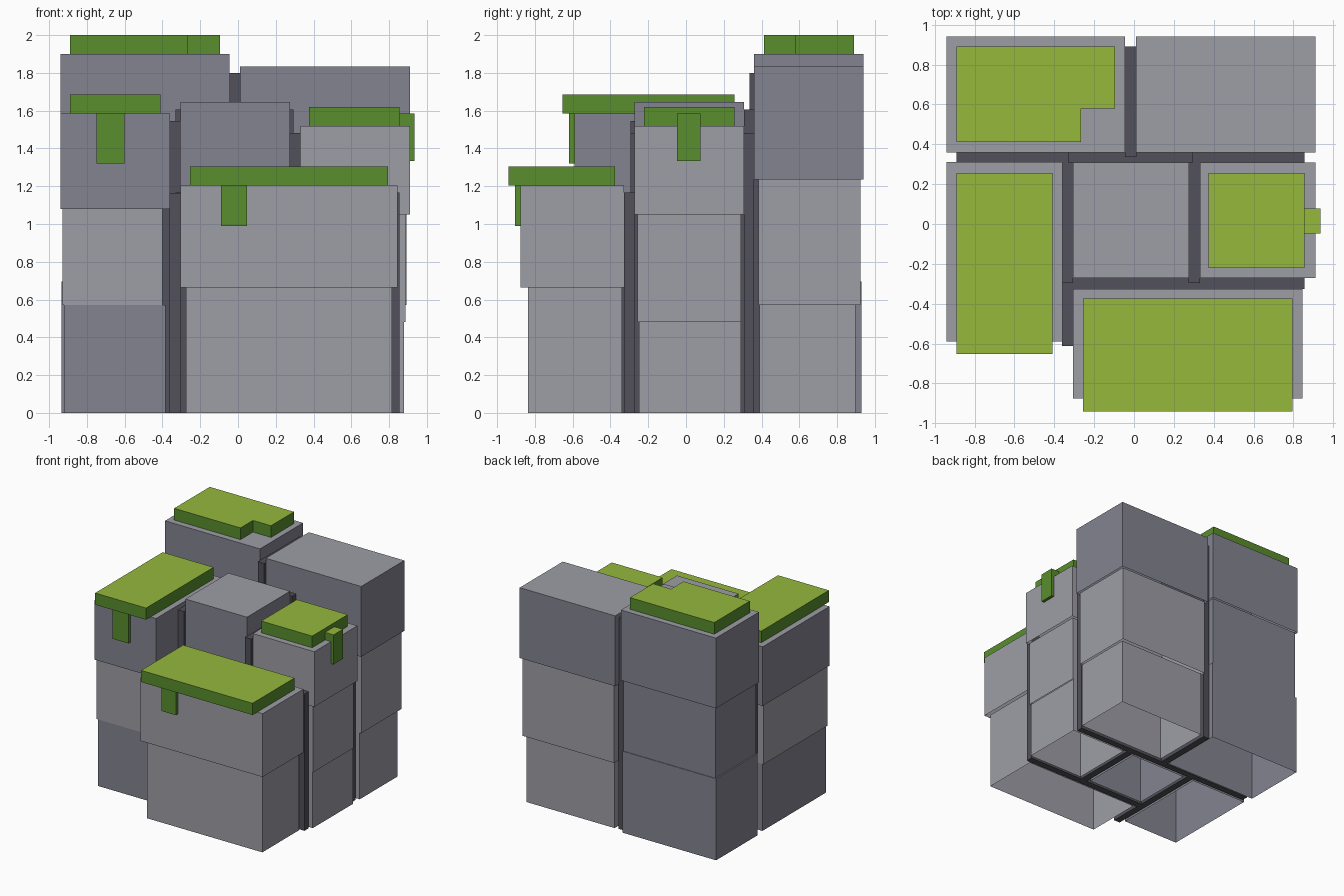
import bpy, bmesh

if "Cube" in bpy.data.objects:
    bpy.data.objects.remove(bpy.data.objects["Cube"])


def material(name, rgb):
    m = bpy.data.materials.new(name)
    m.diffuse_color = (*rgb, 1)
    m.use_nodes = True
    m.node_tree.nodes["Principled BSDF"].inputs["Base Color"].default_value = m.diffuse_color
    return m


LIGHT = material("stone_light", (0.34, 0.34, 0.38))
DARK = material("stone_dark", (0.23, 0.23, 0.28))
SEAM = material("seam_dark", (0.085, 0.08, 0.10))
MOSS_TOP = material("moss_top", (0.30, 0.48, 0.045))
MOSS_SIDE = material("moss_side", (0.10, 0.27, 0.026))


def prism(name, outline, z0, z1, side, top, open_bottom=False):
    """Extrude a flat outline upward; the top face has its own material."""
    bm = bmesh.new()
    face = bm.faces.new([bm.verts.new((x, y, z0)) for x, y in outline])
    geom = bmesh.ops.extrude_face_region(bm, geom=[face], use_keep_orig=True)["geom"]
    for v in geom:
        if isinstance(v, bmesh.types.BMVert):
            v.co.z = z1
    bmesh.ops.recalc_face_normals(bm, faces=bm.faces[:])
    for f in bm.faces:
        f.material_index = 1 if f.normal.z > 0.5 else 0
    if open_bottom:
        low = [f for f in bm.faces if f.normal.z < -0.5]
        bmesh.ops.delete(bm, geom=low, context='FACES_ONLY')
    me = bpy.data.meshes.new(name)
    bm.to_mesh(me)
    bm.free()
    me.materials.append(side)
    me.materials.append(top)
    ob = bpy.data.objects.new(name, me)
    bpy.context.collection.objects.link(ob)
    return ob


def box(name, x0, x1, y0, y1, z0, z1, side, top, open_bottom=False):
    return prism(name, [(x0, y0), (x1, y0), (x1, y1), (x0, y1)],
                 z0, z1, side, top, open_bottom)


# Stone columns: stacked open-bottomed blocks (x0, x1, y0, y1, top z, material)
columns = {
    "back_left": [(-0.935, -0.05, 0.37, 0.93, 0.695, DARK),
                  (-0.925, -0.06, 0.375, 0.925, 1.30, DARK),
                  (-0.94, -0.045, 0.36, 0.94, 1.90, DARK)],
    "back_right": [(0.045, 0.875, 0.39, 0.897, 0.57, LIGHT),
                   (0.03, 0.893, 0.385, 0.924, 1.235, LIGHT),
                   (0.01, 0.91, 0.36, 0.94, 1.835, DARK)],
    "left": [(-0.92, -0.385, -0.57, 0.285, 0.57, DARK),
             (-0.93, -0.40, -0.575, 0.285, 1.08, LIGHT),
             (-0.94, -0.36, -0.59, 0.31, 1.585, DARK)],
    "centre": [(-0.28, 0.25, -0.25, 0.285, 0.54, DARK),
               (-0.29, 0.26, -0.255, 0.295, 1.10, DARK),
               (-0.305, 0.275, -0.272, 0.308, 1.645, DARK)],
    "right": [(0.355, 0.88, -0.25, 0.29, 0.48, LIGHT),
              (0.345, 0.888, -0.256, 0.29, 1.05, LIGHT),
              (0.33, 0.91, -0.272, 0.308, 1.52, LIGHT)],
    "front": [(-0.275, 0.815, -0.836, -0.34, 0.665, LIGHT),
              (-0.305, 0.845, -0.875, -0.327, 1.205, LIGHT)],
}
for cname, blocks in columns.items():
    z = 0
    for i, (x0, x1, y0, y1, zt, mat) in enumerate(blocks):
        box(f"{cname}_block_{i + 1}", x0, x1, y0, y1, z, zt, mat, LIGHT, True)
        z = zt

# Dark filler walls in the gaps (x0, x1, y0, y1, top z)
seams = [
    (-0.045, 0.012, 0.335, 0.89, 1.80),
    (-0.89, -0.33, 0.308, 0.36, 1.545),
    (-0.33, 0.295, 0.308, 0.36, 1.607),
    (0.295, 0.855, 0.308, 0.36, 1.48),
    (-0.362, -0.305, -0.295, 0.309, 1.546),
    (-0.362, -0.305, -0.613, -0.295, 1.165),
    (0.273, 0.33, -0.295, 0.309, 1.481),
    (-0.33, 0.855, -0.327, -0.272, 1.166),
]
for i, (x0, x1, y0, y1, zt) in enumerate(seams):
    box(f"gap_filler_{i + 1}", x0, x1, y0, y1, 0, zt, SEAM, SEAM)

# Moss slabs, the back one notched
prism("back_moss", [(-0.89, 0.412), (-0.265, 0.412), (-0.265, 0.58),
                    (-0.095, 0.58), (-0.095, 0.89), (-0.89, 0.89)],
      1.90, 2.0, MOSS_SIDE, MOSS_TOP)
box("left_moss", -0.89, -0.41, -0.653, 0.257, 1.585, 1.685, MOSS_SIDE, MOSS_TOP)
box("right_moss", 0.375, 0.855, -0.222, 0.257, 1.52, 1.62, MOSS_SIDE, MOSS_TOP)
box("front_moss", -0.255, 0.795, -0.94, -0.375, 1.205, 1.305, MOSS_SIDE, MOSS_TOP)

# Moss drips hanging over the edges
box("left_drip", -0.75, -0.60, -0.62, -0.54, 1.32, 1.587, MOSS_SIDE, MOSS_TOP)
box("front_drip", -0.09, 0.048, -0.905, -0.825, 0.99, 1.207, MOSS_SIDE, MOSS_TOP)
box("right_drip", 0.85, 0.935, -0.047, 0.078, 1.333, 1.585, MOSS_SIDE, MOSS_TOP)
